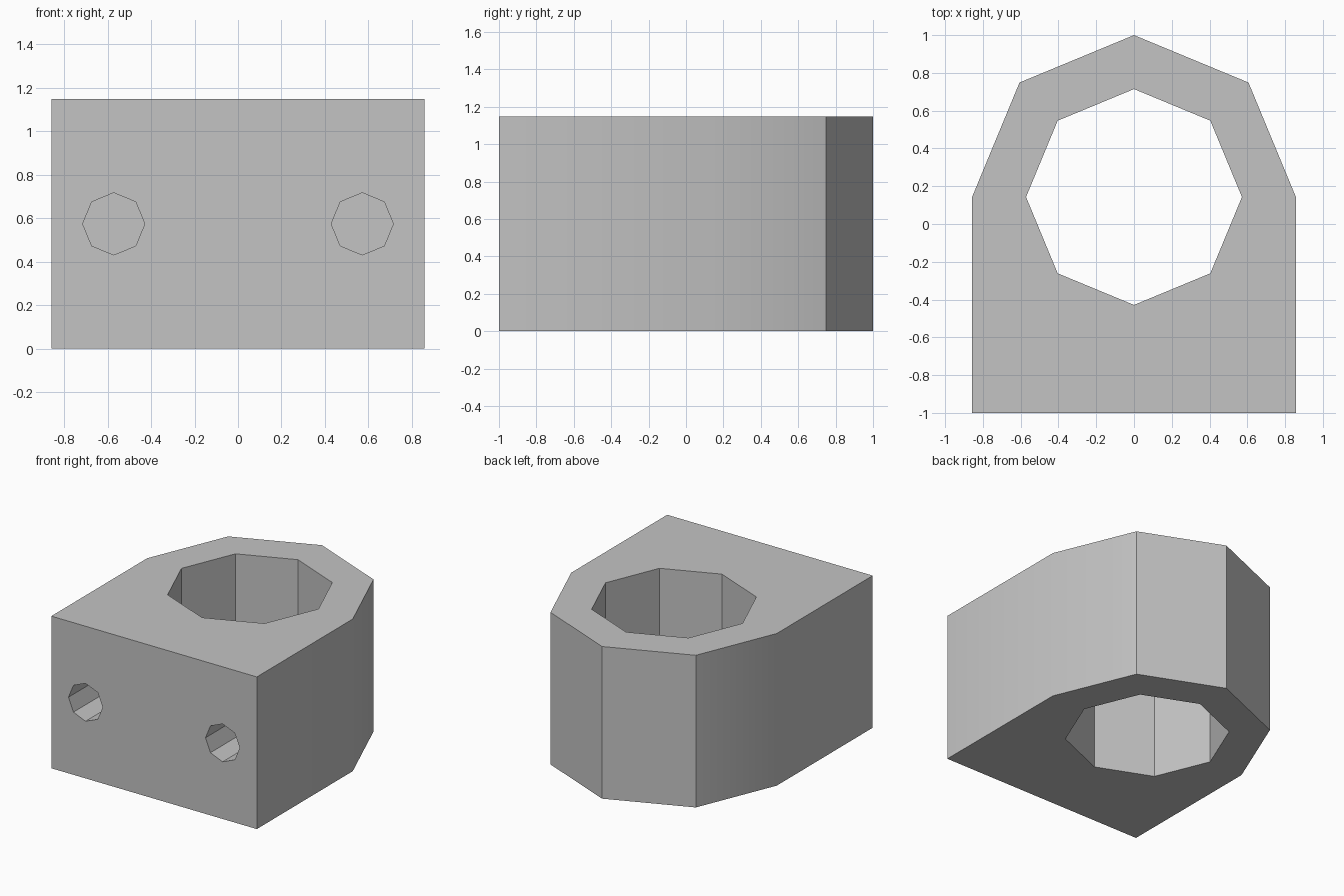
import bpy
import math

if "Cube" in bpy.data.objects:
    bpy.data.objects.remove(bpy.data.objects["Cube"], do_unlink=True)

UNIT = 1 / 7              # design module
HEIGHT = 8.03 * UNIT
BORE_Y = UNIT             # bore axis
HOLE_DEPTH = 4 * UNIT

grey = bpy.data.materials.new("light grey")
grey.use_nodes = True
colour = (0.55, 0.55, 0.55, 1)
grey.diffuse_color = colour
grey.node_tree.nodes["Principled BSDF"].inputs["Base Color"].default_value = colour


def prism(name, outline, height):
    """Extrude a closed outline upwards from z = 0."""
    n = len(outline)
    verts = [(x, y, z) for z in (0, height) for x, y in outline]
    faces = [tuple(reversed(range(n))), tuple(range(n, 2 * n))]
    faces += [(i, (i + 1) % n, n + (i + 1) % n, n + i) for i in range(n)]
    mesh = bpy.data.meshes.new(name)
    mesh.from_pydata(verts, [], faces)
    mesh.materials.append(grey)
    obj = bpy.data.objects.new(name, mesh)
    bpy.context.collection.objects.link(obj)
    return obj


def octagon(radius, cy=0.0, count=8):
    """Corners of an octagon, anticlockwise from +x."""
    return [(radius * math.cos(i * math.pi / 4), cy + radius * math.sin(i * math.pi / 4))
            for i in range(count)]


# Block: square front end, half octagon at the back
half_width = 6 * UNIT
outline = [(-half_width, -1), (half_width, -1)] + octagon(half_width, BORE_Y, 5)
block = prism("clamp_block", outline, HEIGHT)

# Cutters: vertical through bore, two blind bolt holes in the front
bore = prism("bore_cutter", octagon(4 * UNIT, BORE_Y), HEIGHT + 0.4)
bore.location.z = -0.2
cutters = [bore]
for side, label in ((-1, "right"), (1, "left")):
    hole = prism(label + "_bolt_hole_cutter", octagon(UNIT), HOLE_DEPTH + 0.2)
    hole.rotation_euler.x = math.pi / 2
    hole.location = (side * 4 * UNIT, -1 + HOLE_DEPTH, HEIGHT / 2)
    cutters.append(hole)

bpy.ops.object.select_all(action='DESELECT')
bpy.context.view_layer.objects.active = block
block.select_set(True)
for cutter in cutters:
    cutter.hide_render = True
    cut = block.modifiers.new(cutter.name, 'BOOLEAN')
    cut.operation = 'DIFFERENCE'
    cut.solver = 'EXACT'
    cut.object = cutter
    bpy.ops.object.modifier_apply(modifier=cut.name)
for cutter in cutters:
    bpy.data.objects.remove(cutter, do_unlink=True)

# Soften only the shallow bend on each flank
bpy.ops.object.shade_smooth_by_angle(angle=math.radians(30))
